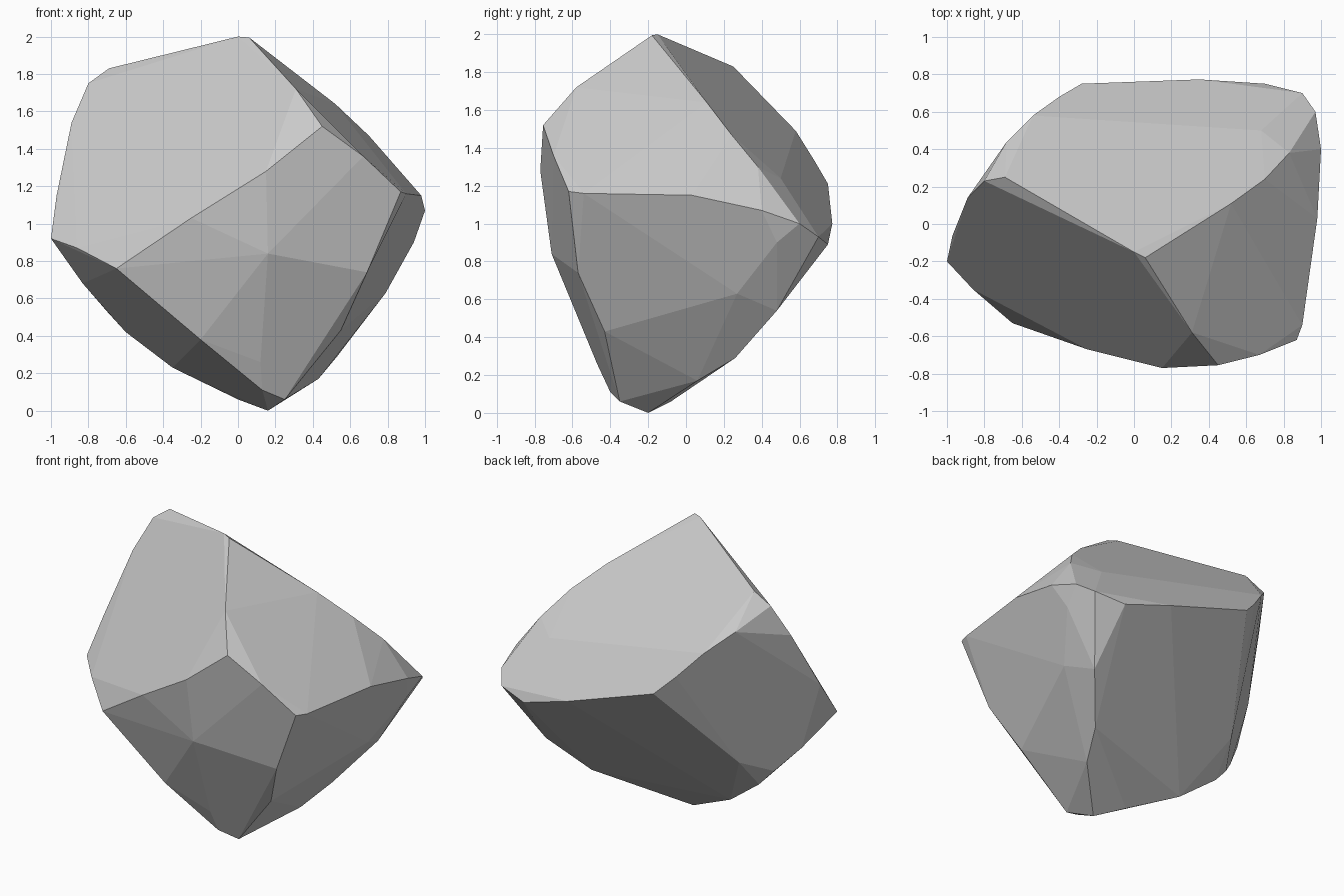
import bpy, bmesh, math

# Corner points of the faceted boulder, grouped by region
crown = [(0.0, -0.15, 2.0), (0.06, -0.18, 1.995), (0.31, -0.58, 1.72),
         (-0.8, 0.23, 1.75), (-0.69, 0.25, 1.83)]
front = [(0.45, -0.755, 1.52), (0.15, -0.77, 1.28), (-0.25, -0.67, 1.03),
         (-0.65, -0.53, 0.76), (0.16, -0.71, 0.84), (-0.2, -0.5, 0.38),
         (0.12, -0.47, 0.26), (-0.86, -0.35, 0.87)]
right = [(0.67, -0.7, 1.36), (0.87, -0.62, 1.17), (0.98, 0.03, 1.15),
         (1.0, 0.4, 1.07), (0.97, 0.6, 1.0), (0.9, 0.7, 0.93),
         (0.83, 0.38, 1.3), (0.7, 0.24, 1.47), (0.52, 0.11, 1.64),
         (0.69, -0.57, 0.74), (0.55, -0.43, 0.43), (0.79, 0.27, 0.63),
         (0.9, -0.54, 1.16), (0.94, 0.48, 0.9)]
back = [(-0.28, 0.75, 1.21), (0.35, 0.773, 1.0), (0.7, 0.75, 0.89),
        (-0.68, 0.44, 1.62), (-0.54, 0.58, 1.49), (-0.4, 0.68, 1.33),
        (0.68, 0.5, 1.24), (0.72, 0.48, 0.54), (-0.575, 0.25, 0.63)]
left = [(-1.0, -0.2, 0.92), (-0.97, -0.06, 1.15), (-0.89, 0.14, 1.54),
        (-0.83, -0.06, 0.68), (-0.7, 0.05, 0.53)]
base = [(0.16, -0.2, 0.0), (0.25, -0.35, 0.06), (0.13, -0.4, 0.11),
        (0.43, 0.06, 0.17), (0.53, 0.26, 0.29), (0.0, -0.08, 0.06),
        (-0.35, 0.02, 0.23), (-0.6, 0.07, 0.42)]

# Wrap the corners in a hull, then merge nearly flat neighbours into facets
bm = bmesh.new()
for p in crown + front + right + back + left + base:
    bm.verts.new(p)
bmesh.ops.convex_hull(bm, input=bm.verts)
loose = [v for v in bm.verts if not v.link_faces]
bmesh.ops.delete(bm, geom=loose, context='VERTS')
bmesh.ops.dissolve_limit(bm, angle_limit=math.radians(2.5),
                         verts=bm.verts, edges=bm.edges)
bmesh.ops.recalc_face_normals(bm, faces=bm.faces)

mesh = bpy.data.meshes.new("boulder")
bm.to_mesh(mesh)
bm.free()
boulder = bpy.data.objects.new("boulder", mesh)
bpy.context.collection.objects.link(boulder)
